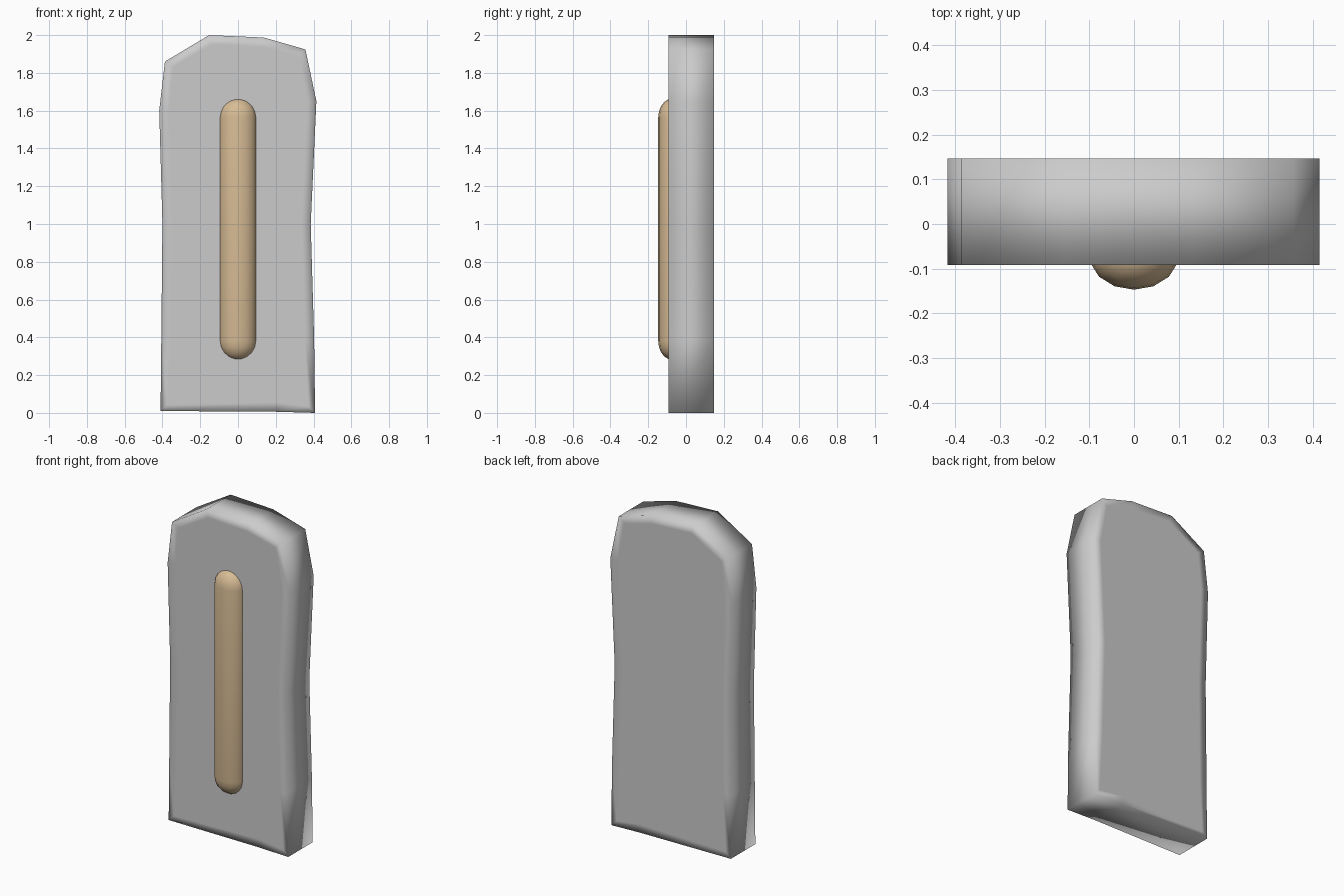
import bpy, bmesh
from math import sin, cos, pi

if "Cube" in bpy.data.objects:
    bpy.data.objects.remove(bpy.data.objects["Cube"])


def finish(name, bm):
    bmesh.ops.recalc_face_normals(bm, faces=bm.faces[:])
    for f in bm.faces:
        f.smooth = True
    mesh = bpy.data.meshes.new(name)
    bm.to_mesh(mesh)
    bm.free()
    ob = bpy.data.objects.new(name, mesh)
    bpy.context.collection.objects.link(ob)
    return ob


FRONT, BACK = -0.092, 0.147

# Stone slab: irregular outline (x, z) extruded front to back
outline = [(-0.41, 0.01), (0.207, 0.006), (0.408, 0.0), (0.403, 0.39),
           (0.385, 1.0), (0.415, 1.65), (0.357, 1.924), (0.138, 1.987),
           (-0.153, 2.0), (-0.387, 1.86), (-0.417, 1.6), (-0.40, 1.0),
           (-0.406, 0.4)]
bm = bmesh.new()
rings = [[bm.verts.new((x, y, z)) for x, z in outline] for y in (FRONT, BACK)]
n = len(outline)
for i in range(n):
    j = (i + 1) % n
    bm.faces.new((rings[0][i], rings[0][j], rings[1][j], rings[1][i]))
caps = [bm.faces.new(r) for r in rings]
bmesh.ops.recalc_face_normals(bm, faces=bm.faces[:])
# Inset keeps the broad faces flat under the soft rim shading
bmesh.ops.inset_individual(bm, faces=caps, thickness=0.05)
finish("slab", bm)

# Raised rib: flattened capsule, half sunk into the slab front
SEG, CAP = 14, 5
RX, RY, RZ, YC = 0.10, 0.077, 0.10, -0.07
Z0, Z1 = 0.28, 1.665
profile = [(sin(a), Z0 + RZ - RZ * cos(a))
           for a in (pi / 2 * i / CAP for i in range(1, CAP + 1))]
profile += [(r, Z0 + Z1 - z) for r, z in reversed(profile)]
bm = bmesh.new()
loops = [[bm.verts.new((RX * r * sin(2 * pi * k / SEG),
                        YC - RY * r * cos(2 * pi * k / SEG), z))
          for k in range(SEG)] for r, z in profile]
poles = [bm.verts.new((0, YC, z)) for z in (Z0, Z1)]
for k in range(SEG):
    m = (k + 1) % SEG
    for a, b in zip(loops, loops[1:]):
        bm.faces.new((a[k], a[m], b[m], b[k]))
    bm.faces.new((poles[0], loops[0][m], loops[0][k]))
    bm.faces.new((poles[1], loops[-1][k], loops[-1][m]))
rib = finish("front_rib", bm)
tan = bpy.data.materials.new("tan")
tan.diffuse_color = (0.68, 0.50, 0.30, 1)
tan.use_nodes = True
tan.node_tree.nodes["Principled BSDF"].inputs["Base Color"].default_value = tan.diffuse_color
rib.data.materials.append(tan)
